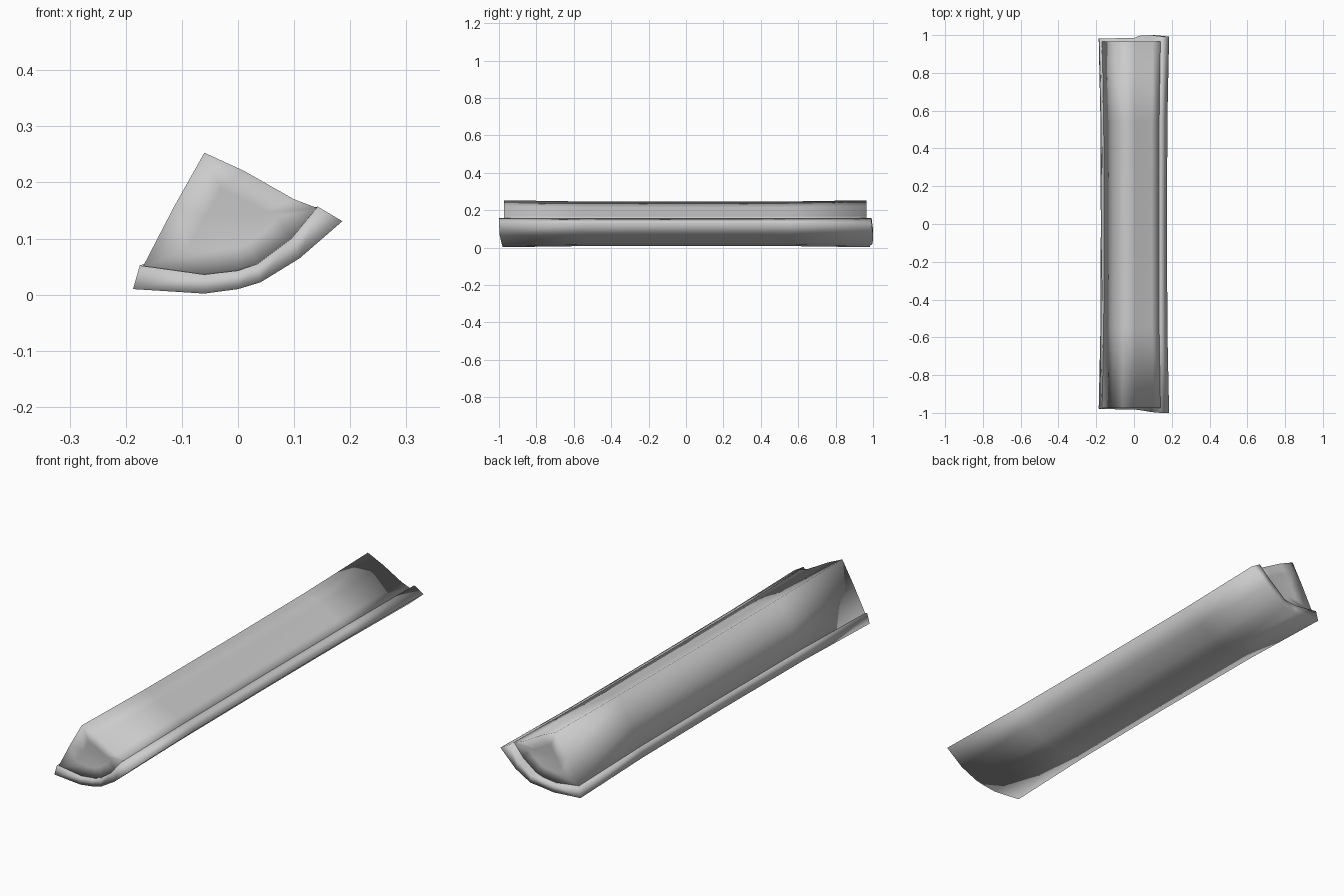
import bpy, bmesh

if "Cube" in bpy.data.objects:
    bpy.data.objects.remove(bpy.data.objects["Cube"])


def loft(name, section, front, back, cap_inset, recess):
    """Skin a closed (x, z) section along y; the ends flare out a little."""
    stations = [(0.0, 1.0), (0.22, 0.95), (0.5, 0.94), (0.78, 0.95), (1.0, 1.0)]
    n = len(section)
    bm = bmesh.new()
    rings = []
    for t, s in stations:
        rings.append([bm.verts.new((x * s, f + (b - f) * t, 0.12 + (z - 0.12) * s))
                      for (x, z), f, b in zip(section, front, back)])
    for a, b in zip(rings, rings[1:]):
        for i in range(n):
            j = (i + 1) % n
            bm.faces.new((a[i], a[j], b[j], b[i]))
    for ring, sign in ((rings[0], 1), (rings[-1], -1)):
        if cap_inset:
            # inner ring on the cut end
            cx, cz = 0.0, 0.125
            inner = [bm.verts.new((cx + (v.co.x - cx) * cap_inset,
                                   v.co.y + sign * recess,
                                   cz + (v.co.z - cz) * cap_inset)) for v in ring]
            for i in range(n):
                j = (i + 1) % n
                bm.faces.new((ring[i], ring[j], inner[j], inner[i]))
            bm.faces.new(inner)
        else:
            # bark end: strip of quads between outer and inner arc
            for i in range(n // 2 - 1):
                bm.faces.new((ring[i], ring[i + 1], ring[n - 2 - i], ring[n - 1 - i]))
    bmesh.ops.recalc_face_normals(bm, faces=bm.faces)
    mesh = bpy.data.meshes.new(name)
    bm.to_mesh(mesh)
    bm.free()
    mesh.shade_smooth()
    obj = bpy.data.objects.new(name, mesh)
    bpy.context.collection.objects.link(obj)
    return obj


# split wood wedge
inner = [(-0.172, 0.045), (-0.06, 0.036), (0.0, 0.043), (0.035, 0.055),
         (0.095, 0.1), (0.145, 0.153)]
wedge = inner + [(0.1, 0.17), (0.01, 0.221), (-0.06, 0.253), (-0.115, 0.155)]
loft("wood_wedge", wedge, [-0.974] * len(wedge), [0.966] * len(wedge), 0.5, 0.006)

# bark strip wrapped under the wedge
outer = [(-0.187, 0.01), (-0.06, 0.002), (0.0, 0.01), (0.04, 0.022),
         (0.11, 0.065), (0.186, 0.131)]
lip = [(-0.175, 0.052)] + inner[1:-1] + [(0.142, 0.157)]
front = [-0.978, -0.982, -0.982, -0.986, -0.996, -1.0]
back = [0.982, 0.984, 0.985, 0.998, 1.0, 0.992]
loft("bark_strip", outer + lip[::-1], front + front[::-1], back + back[::-1], 0, 0)
